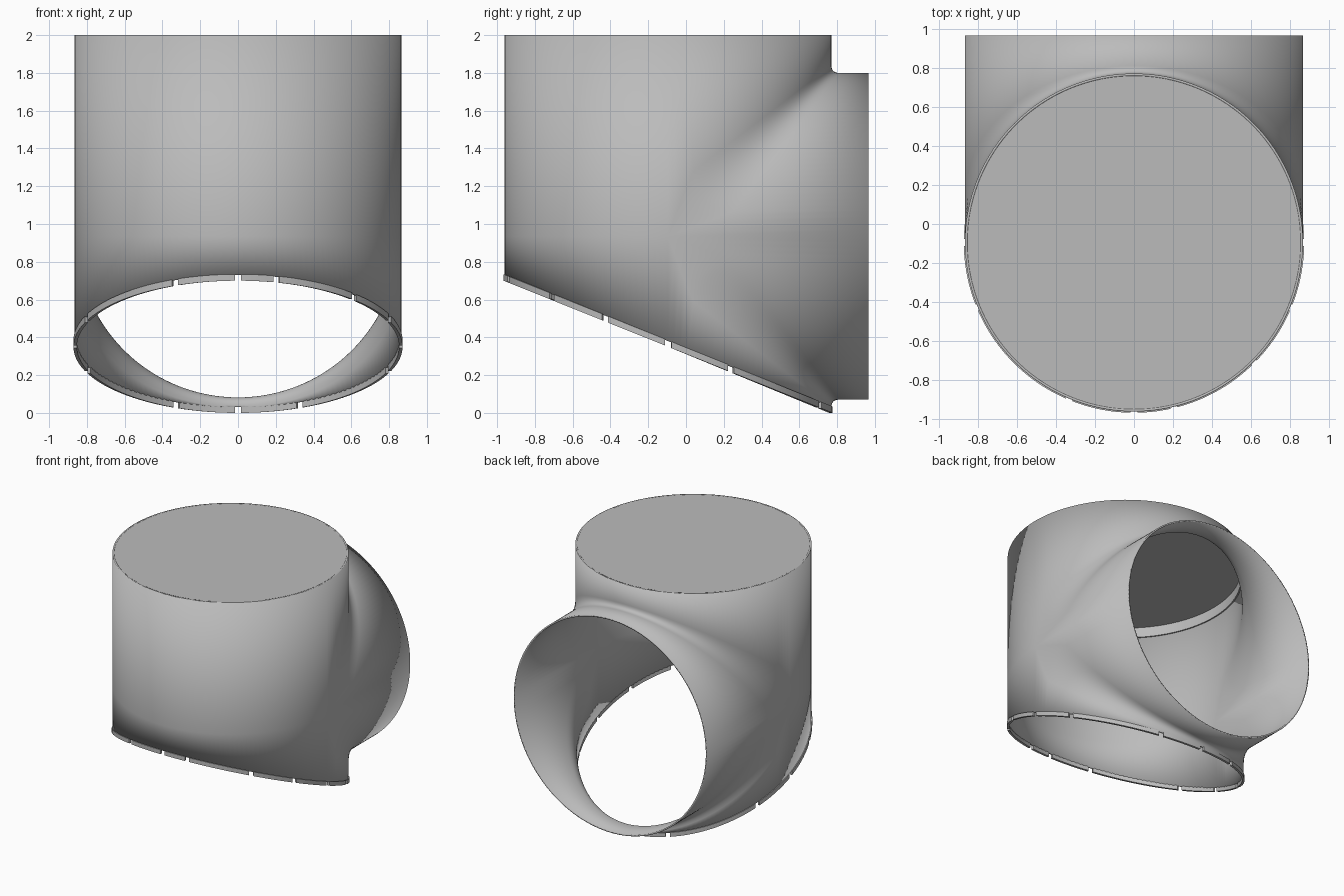
import bpy, bmesh
from math import sin, cos, pi, radians, sqrt
from mathutils import Vector

cube = bpy.data.objects.get("Cube")
if cube:
    bpy.data.objects.remove(cube, do_unlink=True)

R = 0.865          # radius of both pipes
YC, ZC = -0.095, 0.935   # main axis position, branch axis height
TOP, OUTLET = 2.0, 0.965
LIP, WALL, COLS = 0.03, 0.012, 160

grey = bpy.data.materials.new("plain grey")
grey.use_nodes = True
grey.diffuse_color = (0.5, 0.5, 0.5, 1)
grey.node_tree.nodes["Principled BSDF"].inputs["Base Color"].default_value = (0.5, 0.5, 0.5, 1)


def slant(y):
    """Height of the sloping lower edge."""
    return 0.7 * (0.77 - y) / 1.73 if y < 0.77 else 0.0


def finish(name, bm):
    mesh = bpy.data.meshes.new(name)
    bm.to_mesh(mesh)
    bm.free()
    obj = bpy.data.objects.new(name, mesh)
    bpy.context.collection.objects.link(obj)
    mesh.materials.append(grey)
    bpy.ops.object.select_all(action='DESELECT')
    obj.select_set(True)
    bpy.context.view_layer.objects.active = obj
    bpy.ops.object.shade_smooth_by_angle(angle=radians(35))
    return obj


def loft(bm, columns):
    """Join neighbouring point columns with quads."""
    grid = [[bm.verts.new(p) for p in col] for col in columns]
    for a, b in zip(grid, grid[1:]):
        for i in range(len(a) - 1):
            bm.faces.new((a[i], b[i], b[i + 1], a[i + 1]))


def blend_column(angle, side):
    """Run from the main pipe's end, round the fillet, to the branch outlet."""
    s, x = max(0.0, sin(angle)), R * cos(angle)
    y = YC + R * s
    offset = (0.04 + 0.2 * (1 - s)) * min(1, s / 0.15)
    start = TOP if side > 0 else slant(y) + LIP
    contact = Vector((x, y, ZC + side * (R * s + offset)))
    corner = Vector((x, y, ZC + side * R * s))
    leave = Vector((x, y + offset, corner.z))
    pts = [Vector((x, y, start))]
    for i in range(11):
        t = i / 10
        pts.append(contact * (1 - t) ** 2 + corner * 2 * t * (1 - t) + leave * t * t)
    pts.append(Vector((x, OUTLET, corner.z)))
    return pts


# Pipe shell: plain front half, then the two blended back strips
bm = bmesh.new()
half = COLS // 2
front = []
for i in range(half + 1):
    a = pi + pi * i / half
    x, y = R * cos(a), YC + R * sin(a)
    front.append([(x, y, TOP), (x, y, ZC), (x, y, slant(y) + LIP)])
loft(bm, front)
for side in (1, -1):
    loft(bm, [blend_column(pi * i / half, side) for i in range(half + 1)])
bmesh.ops.remove_doubles(bm, verts=bm.verts, dist=0.0005)
bmesh.ops.dissolve_degenerate(bm, edges=bm.edges, dist=0.0001)
bmesh.ops.recalc_face_normals(bm, faces=bm.faces)
foremost = min(bm.faces, key=lambda f: f.calc_center_median().y)
if foremost.normal.y > 0:
    bmesh.ops.reverse_faces(bm, faces=bm.faces)
shell = finish("pipe_shell", bm)
solid = shell.modifiers.new("wall", 'SOLIDIFY')
solid.thickness = WALL
solid.offset = -1


def ring(name, outer, inner, low, high, skip=(), shift=0.0):
    """Ring whose low and high edges follow functions of y; skip leaves gaps."""
    bm = bmesh.new()
    step = 2 * pi / COLS
    for i in range(COLS):
        if i in skip:
            continue
        section = []
        for k in (i, i + 1):
            c, s = cos((k + shift) * step), sin((k + shift) * step)
            section.append([bm.verts.new((r * c, YC + r * s, f(YC + R * s)))
                            for r, f in ((outer, low), (outer, high), (inner, high), (inner, low))])
        a, b = section
        for j in range(4):
            n = (j + 1) % 4
            bm.faces.new((a[j], b[j], b[n], a[n]))
        if (i - 1) % COLS in skip:
            bm.faces.new(a)
        if (i + 1) % COLS in skip:
            bm.faces.new(b)
    bmesh.ops.remove_doubles(bm, verts=bm.verts, dist=0.0002)
    bmesh.ops.recalc_face_normals(bm, faces=bm.faces)
    return finish(name, bm)


# Sloping lip with small notches
notches = [0, 22.5, 67.5, 90, 112.5, 157.5, 180, 202.5, 246.5, 270, 282.5, 315, 337.5]
ring("notched_lip", R + 0.006, R - WALL, slant, lambda y: slant(y) + LIP + 0.004,
     {round(n * COLS / 360) % COLS for n in notches}, -0.5)

# Inner ledge under the lid
ring("inner_ledge", R - 0.006, R - 0.022, lambda y: 1.82, lambda y: 1.92)

# Solid lid
bm = bmesh.new()
bmesh.ops.create_cone(bm, cap_ends=True, segments=COLS, radius1=R - 0.001, radius2=R - 0.001, depth=0.1)
bmesh.ops.translate(bm, verts=bm.verts, vec=(0, YC, TOP - 0.05))
finish("lid", bm)
